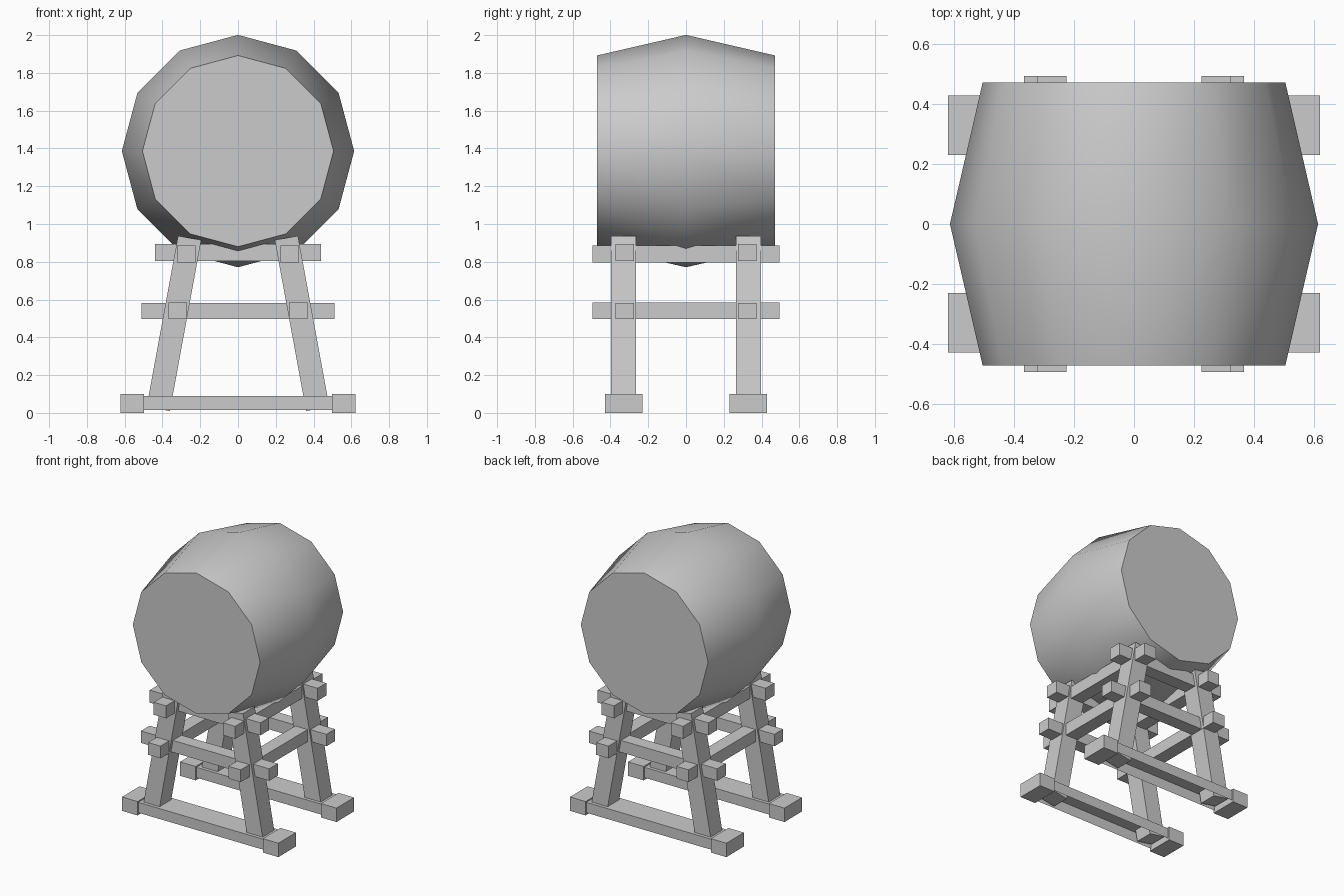
import bpy, bmesh, math
from mathutils import Matrix, Vector

if "Cube" in bpy.data.objects:
    bpy.data.objects.remove(bpy.data.objects["Cube"], do_unlink=True)

grey = bpy.data.materials.new("plain_grey")
grey.use_nodes = True
COLOUR = (0.6, 0.6, 0.6, 1)
grey.diffuse_color = COLOUR
grey.node_tree.nodes["Principled BSDF"].inputs["Base Color"].default_value = COLOUR


def make_object(name, bm):
    mesh = bpy.data.meshes.new(name)
    bm.normal_update()
    bm.to_mesh(mesh)
    bm.free()
    mesh.materials.append(grey)
    obj = bpy.data.objects.new(name, mesh)
    bpy.context.collection.objects.link(obj)
    return obj


def box(name, centre, size, tilt=0, open_bottom=False):
    bm = bmesh.new()
    place = (Matrix.Translation(centre) @ Matrix.Rotation(tilt, 4, 'Y')
             @ Matrix.Diagonal((*size, 1)))
    bmesh.ops.create_cube(bm, size=1, matrix=place)
    if open_bottom:
        bm.normal_update()
        lowest = min(bm.faces, key=lambda f: f.calc_center_median().z)
        bmesh.ops.delete(bm, geom=[lowest], context='FACES_ONLY')
    return make_object(name, bm)


# Barrel lying along y, twelve-sided with a bulging middle
SIDES = 12
bm = bmesh.new()
rings = []
for y, radius in ((-0.472, 0.506), (0, 0.615), (0.472, 0.506)):
    ring = []
    for i in range(SIDES):
        a = math.tau * i / SIDES
        ring.append(bm.verts.new((radius * math.sin(a), y, 1.386 + radius * math.cos(a))))
    rings.append(ring)
for near, far in zip(rings, rings[1:]):
    for i in range(SIDES):
        j = (i + 1) % SIDES
        bm.faces.new((near[i], near[j], far[j], far[i]))
bm.faces.new(rings[0])
bm.faces.new(rings[-1])
bmesh.ops.recalc_face_normals(bm, faces=bm.faces)
barrel = make_object("barrel", bm)
bpy.ops.object.select_all(action='DESELECT')
barrel.select_set(True)
bpy.context.view_layer.objects.active = barrel
bpy.ops.object.shade_smooth_by_angle(angle=math.radians(45))

TILT = math.radians(10.4)
LEG_LENGTH = 0.92
for sy, end in ((-1, "front"), (1, "back")):
    y = sy * 0.33
    # Foot runner, hollow underneath, with a block at each end
    box(f"{end}_runner", (0, y, 0.053), (1.0, 0.18, 0.075), open_bottom=True)
    # Cross rails running left to right
    box(f"{end}_lower_cross_rail", (0, sy * 0.325, 0.54), (1.02, 0.098, 0.086))
    box(f"{end}_upper_cross_rail", (0, sy * 0.325, 0.85), (0.88, 0.098, 0.09))
    for sx, side in ((-1, "right"), (1, "left")):
        box(f"{end}_{side}_foot_block", (sx * 0.56, y, 0.05), (0.124, 0.2, 0.1))
        # Leg leaning in towards the barrel
        top = Vector((sx * 0.256, y, 0.926))
        down = Vector((sx * math.sin(TILT), 0, -math.cos(TILT)))
        box(f"{end}_{side}_leg", top + down * LEG_LENGTH / 2,
            (0.125, 0.132, LEG_LENGTH), tilt=-sx * TILT)

# Side rails running front to back
for sx, side in ((-1, "right"), (1, "left")):
    box(f"{side}_lower_side_rail", (sx * 0.319, 0, 0.54), (0.098, 0.99, 0.088))
    box(f"{side}_upper_side_rail", (sx * 0.275, 0, 0.84), (0.098, 0.99, 0.09))
